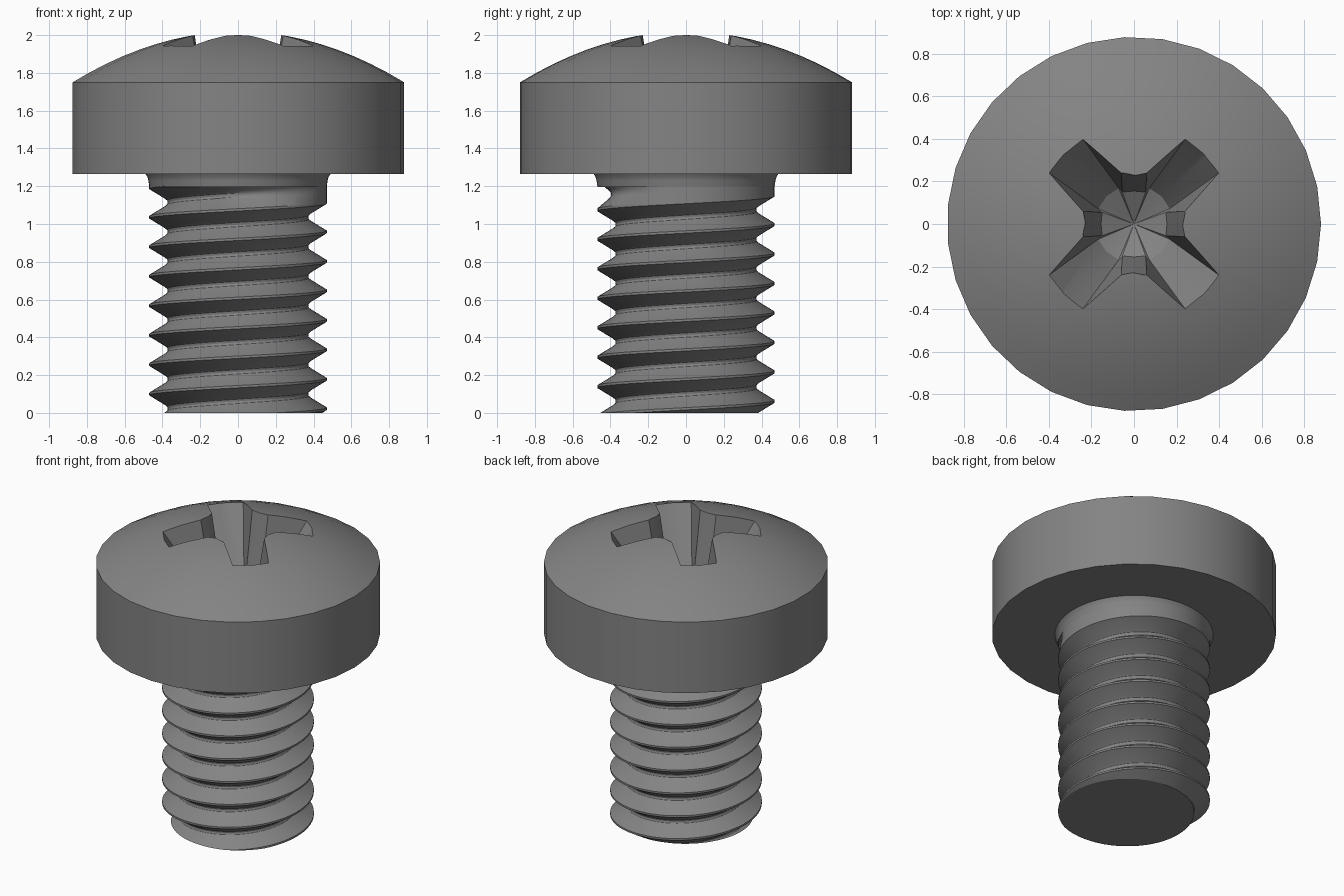
import bpy, bmesh, math
from math import cos, sin, pi, tau

if "Cube" in bpy.data.objects:
    bpy.data.objects.remove(bpy.data.objects["Cube"])

steel = bpy.data.materials.new("dark_steel")
steel.use_nodes = True
GREY = (0.23, 0.23, 0.23, 1)
steel.diffuse_color = GREY
steel.node_tree.nodes["Principled BSDF"].inputs["Base Color"].default_value = GREY


def finish(bm, name):
    """Clean a bmesh and turn it into a linked, coloured object."""
    bmesh.ops.remove_doubles(bm, verts=bm.verts, dist=1e-5)
    bmesh.ops.recalc_face_normals(bm, faces=bm.faces)
    mesh = bpy.data.meshes.new(name)
    bm.to_mesh(mesh)
    bm.free()
    mesh.materials.append(steel)
    obj = bpy.data.objects.new(name, mesh)
    bpy.context.collection.objects.link(obj)
    return obj


def smooth(obj, angle=30):
    bpy.ops.object.select_all(action='DESELECT')
    obj.select_set(True)
    bpy.context.view_layer.objects.active = obj
    bpy.ops.object.shade_smooth_by_angle(angle=math.radians(angle))


def loft(bm, rings, closed=True):
    """Skin a list of equally long point rings with quads."""
    rows = [[bm.verts.new(p) for p in ring] for ring in rings]
    n = len(rows[0])
    for a, b in zip(rows, rows[1:]):
        for j in range(n if closed else n - 1):
            k = (j + 1) % n
            bm.faces.new((a[j], a[k], b[k], b[j]))
    return rows


def fan(bm, row, centre):
    c = bm.verts.new(centre)
    for j in range(len(row)):
        bm.faces.new((row[j], row[(j + 1) % len(row)], c))


def lathe(name, profile, sides):
    bm = bmesh.new()
    rows = loft(bm, [[(r * cos(tau * j / sides), r * sin(tau * j / sides), z)
                      for j in range(sides)] for r, z in profile])
    for row, (r, z) in ((rows[0], profile[0]), (rows[-1], profile[-1])):
        fan(bm, row, (0, 0, z))
    return finish(bm, name)


# Domed head
HEAD_R, RIM_Z, UNDER_Z = 0.88, 1.75, 1.265
dome = [(r, RIM_Z + 0.347 * (HEAD_R ** 2 - r ** 2))
        for r in (HEAD_R * (1 - i / 10) for i in range(10))]
head = lathe("head", [(HEAD_R, UNDER_Z)] + dome, 31)

# Cross recess: a tapered star with a conical floor
def star(z):
    t = (z - 1.5) / 0.5
    reach, half = 0.17 + 0.318 * t, 0.068 + 0.05 * t
    cx, cy, axis = 0.055 + 0.005 * t, 0.15 + 0.09 * t, 0.155 + 0.075 * t
    s = math.sqrt(0.5)
    # one quarter, from the +x inner notch around the diagonal wing
    quarter = [(axis, 0), (cy, cx),
               (s * (reach + half), s * (reach - half)),
               (s * (reach + 0.014), s * (reach + 0.014)),
               (s * (reach - half), s * (reach + half)), (cx, cy)]
    ring = []
    for q in range(4):
        c, n = cos(q * pi / 2), sin(q * pi / 2)
        ring += [(x * c - y * n, x * n + y * c, z) for x, y in quarter]
    return ring


bm = bmesh.new()
rows = loft(bm, [star(1.5), star(2.1)])
fan(bm, rows[0], (0, 0, 1.41))
fan(bm, rows[1], (0, 0, 2.1))
cutter = finish(bm, "recess_cutter")
cutter.hide_render = True

cut = head.modifiers.new("recess", 'BOOLEAN')
cut.operation = 'DIFFERENCE'
cut.solver = 'EXACT'
cut.object = cutter
bpy.context.view_layer.objects.active = head
bpy.ops.object.modifier_apply(modifier=cut.name)
bpy.data.objects.remove(cutter)
smooth(head, 20)

# Threaded shank: right-handed helix, trimmed flat at the bottom
PITCH, TIP_Z, TOP_Z = 0.156, 0.022, 1.28
CREST, TURNS, SEGS = 0.47, 9, 62
FLANK = [(0, CREST), (0.04, CREST), (0.36, 0.388), (0.43, 0.375), (0.5, 0.372)]
STEPS = [d for d, r in FLANK] + [1 - d for d, r in FLANK[-2:0:-1]]


def thread_radius(turn, z):
    phase = (z - TIP_Z) / PITCH - turn
    groove = math.floor(phase)
    d = phase - groove
    d = min(d, 1 - d)
    for (d0, r0), (d1, r1) in zip(FLANK, FLANK[1:]):
        if d <= d1 + 1e-9:
            r = r0 + (r1 - r0) * (d - d0) / (d1 - d0)
            break
    # the last groove runs out below the head
    fade = min(1, max(0, (6.95 - groove - turn) / 0.25))
    return CREST + (r - CREST) * fade


columns = []
for j in range(SEGS + 1):
    turn = j / SEGS
    column = []
    for k in range(-2, TURNS + 1):
        for step in STEPS:
            z = TIP_Z + PITCH * (k + step + turn)
            z = min(TOP_Z, max(0, z))
            r = thread_radius(turn, z)
            column.append((r * cos(tau * turn), r * sin(tau * turn), z))
    columns.append(column)

bm = bmesh.new()
cols = loft(bm, columns, closed=False)
fan(bm, [c[0] for c in cols[:-1]], (0, 0, 0))
fan(bm, [c[-1] for c in cols[:-1]], (0, 0, TOP_Z))
smooth(finish(bm, "threaded_shank"))

# Filleted neck under the head
neck = lathe("neck", [(0.468, 1.195), (0.471, 1.205), (0.474, 1.23),
                      (0.48, 1.25), (0.492, 1.268)], SEGS)
smooth(neck)
